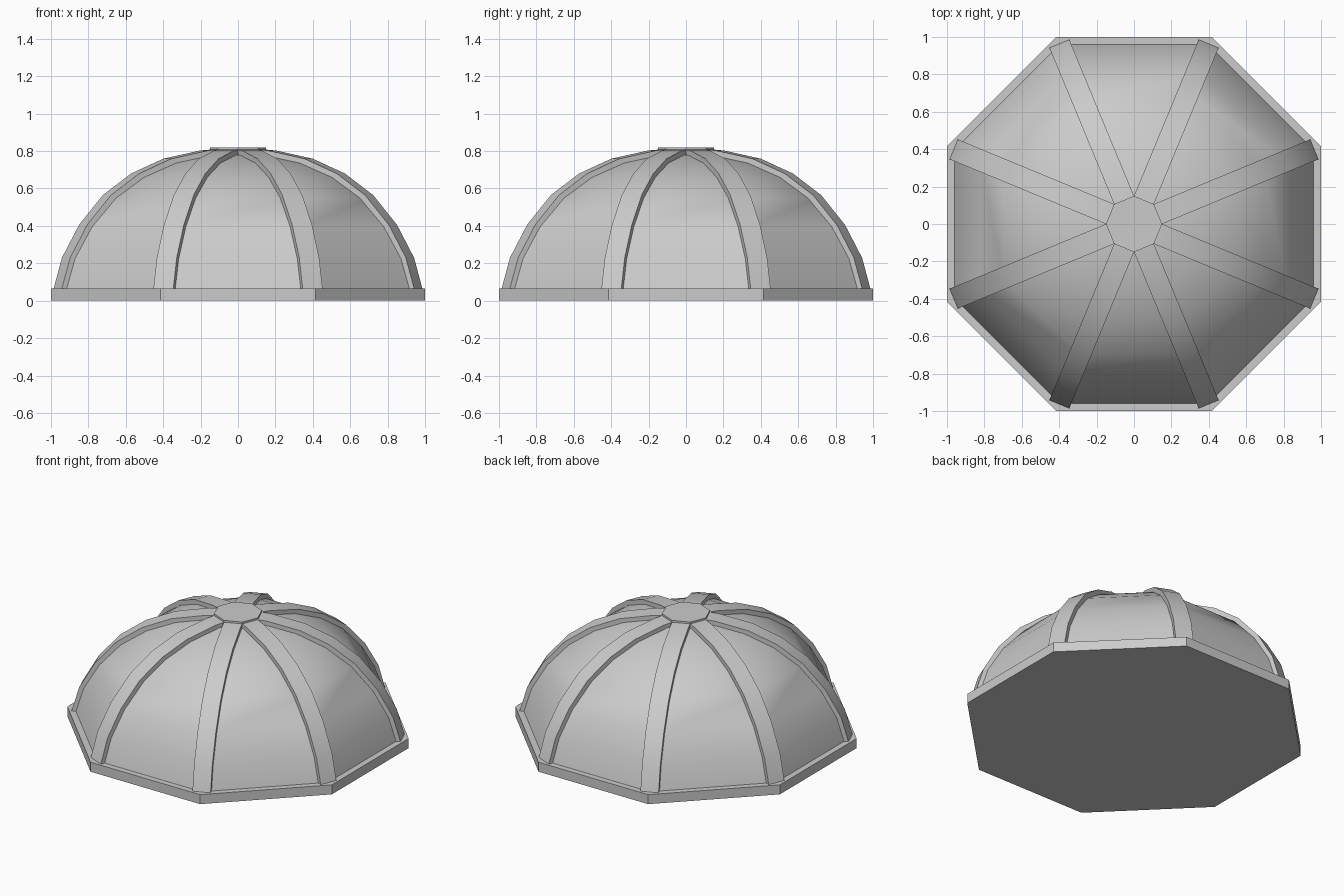
import bpy, bmesh, math

if "Cube" in bpy.data.objects:
    bpy.data.objects.remove(bpy.data.objects["Cube"])

C = math.cos(math.pi / 8)
# rib centre line, (radius, height)
PROFILE = [(1.043, 0.065), (0.995, 0.23), (0.896, 0.406), (0.758, 0.565),
           (0.595, 0.68), (0.409, 0.759), (0.196, 0.803), (0.12, 0.809)]


def finish(bm, name, smooth=False):
    bmesh.ops.recalc_face_normals(bm, faces=bm.faces)
    me = bpy.data.meshes.new(name)
    bm.to_mesh(me)
    bm.free()
    ob = bpy.data.objects.new(name, me)
    bpy.context.collection.objects.link(ob)
    if smooth:
        bpy.ops.object.select_all(action='DESELECT')
        ob.select_set(True)
        bpy.context.view_layer.objects.active = ob
        bpy.ops.object.shade_smooth_by_angle(angle=math.radians(30))
    return ob


def stacked_octagons(name, rings, turn, smooth=False):
    """Closed solid from (corner radius, height) octagon rings."""
    bm = bmesh.new()
    loops = []
    for r, z in rings:
        loops.append([bm.verts.new((r * math.cos(turn + k * math.pi / 4),
                                    r * math.sin(turn + k * math.pi / 4), z))
                      for k in range(8)])
    for a, b in zip(loops, loops[1:]):
        for k in range(8):
            j = (k + 1) % 8
            bm.faces.new((a[k], a[j], b[j], b[k]))
    bm.faces.new(loops[0])
    bm.faces.new(loops[-1])
    return finish(bm, name, smooth)


def rib(name, angle, half=0.0575, depth=0.07):
    """Curved box-section bar following the dome corner."""
    bm = bmesh.new()
    ca, sa = math.cos(angle), math.sin(angle)
    loops = []
    for r, z in PROFILE:
        t = math.atan2((z - 0.065) / 0.745, r / 1.043)
        inner = (r - depth * math.cos(t), z - depth * math.sin(t))
        section = [(r, half, z), (r, -half, z),
                   (inner[0], -half, inner[1]), (inner[0], half, inner[1])]
        loops.append([bm.verts.new((u * ca - v * sa, u * sa + v * ca, w))
                      for u, v, w in section])
    for a, b in zip(loops, loops[1:]):
        for k in range(4):
            j = (k + 1) % 4
            bm.faces.new((a[k], a[j], b[j], b[k]))
    bm.faces.new(loops[0])
    bm.faces.new(loops[-1])
    return finish(bm, name, True)


# Base slab with flat sides facing the axes
stacked_octagons("base_slab", [(1 / C, 0), (1 / C, 0.065)], math.pi / 8)

# Dome panels, set slightly inside the ribs
panels = []
for r, z in PROFILE:
    s = math.sin(math.atan2((z - 0.065) / 0.745, r / 1.043))
    panels.append((r - 0.004, z - 0.025 * s))
stacked_octagons("dome_panels", panels, math.pi / 8, True)

# Eight ribs over the panel corners
for i in range(8):
    rib(f"rib_{i + 1}", math.pi / 8 + i * math.pi / 4)

# Top cap, its sides facing the ribs
stacked_octagons("top_cap", [(0.15, 0.77), (0.15, 0.82)], 0)
